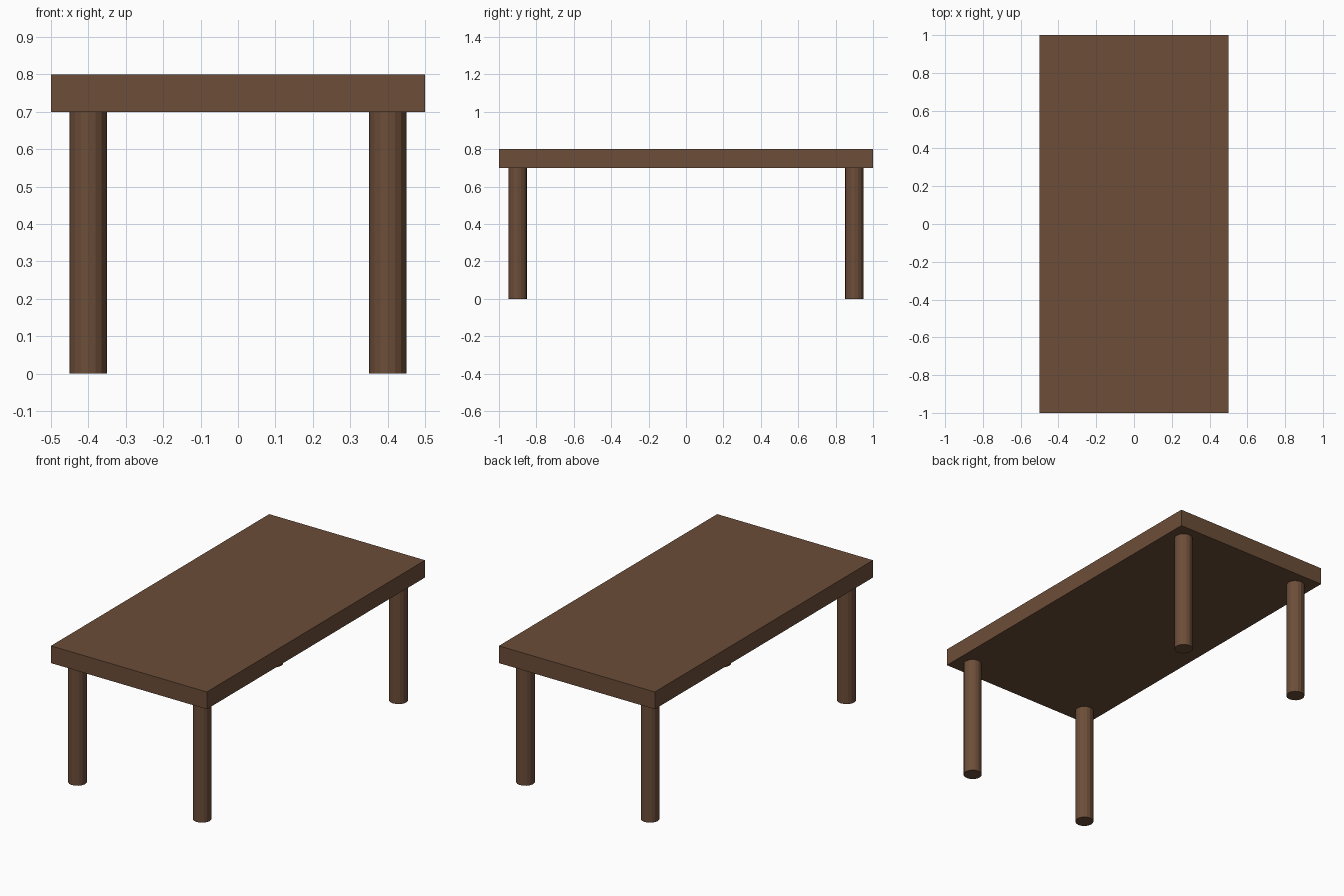
import bpy

if "Cube" in bpy.data.objects:
    bpy.data.objects.remove(bpy.data.objects["Cube"])

wood = bpy.data.materials.new("dark_wood")
wood.diffuse_color = (0.15, 0.075, 0.04, 1)
wood.use_nodes = True
wood.node_tree.nodes["Principled BSDF"].inputs["Base Color"].default_value = wood.diffuse_color

# Table top slab
bpy.ops.mesh.primitive_cube_add(size=1, location=(0, 0, 0.75))
top = bpy.context.object
top.name = "table_top"
top.scale = (1, 2, 0.1)
bpy.ops.object.transform_apply(location=False, rotation=False, scale=True)
top.data.materials.append(wood)

# Four round legs, one near each corner
for y, end in ((-0.9, "front"), (0.9, "back")):
    for x, side in ((-0.4, "left"), (0.4, "right")):
        bpy.ops.mesh.primitive_cylinder_add(vertices=16, radius=0.05, depth=0.7,
                                            location=(x, y, 0.35))
        leg = bpy.context.object
        leg.name = f"{end}_{side}_leg"
        leg.data.materials.append(wood)
